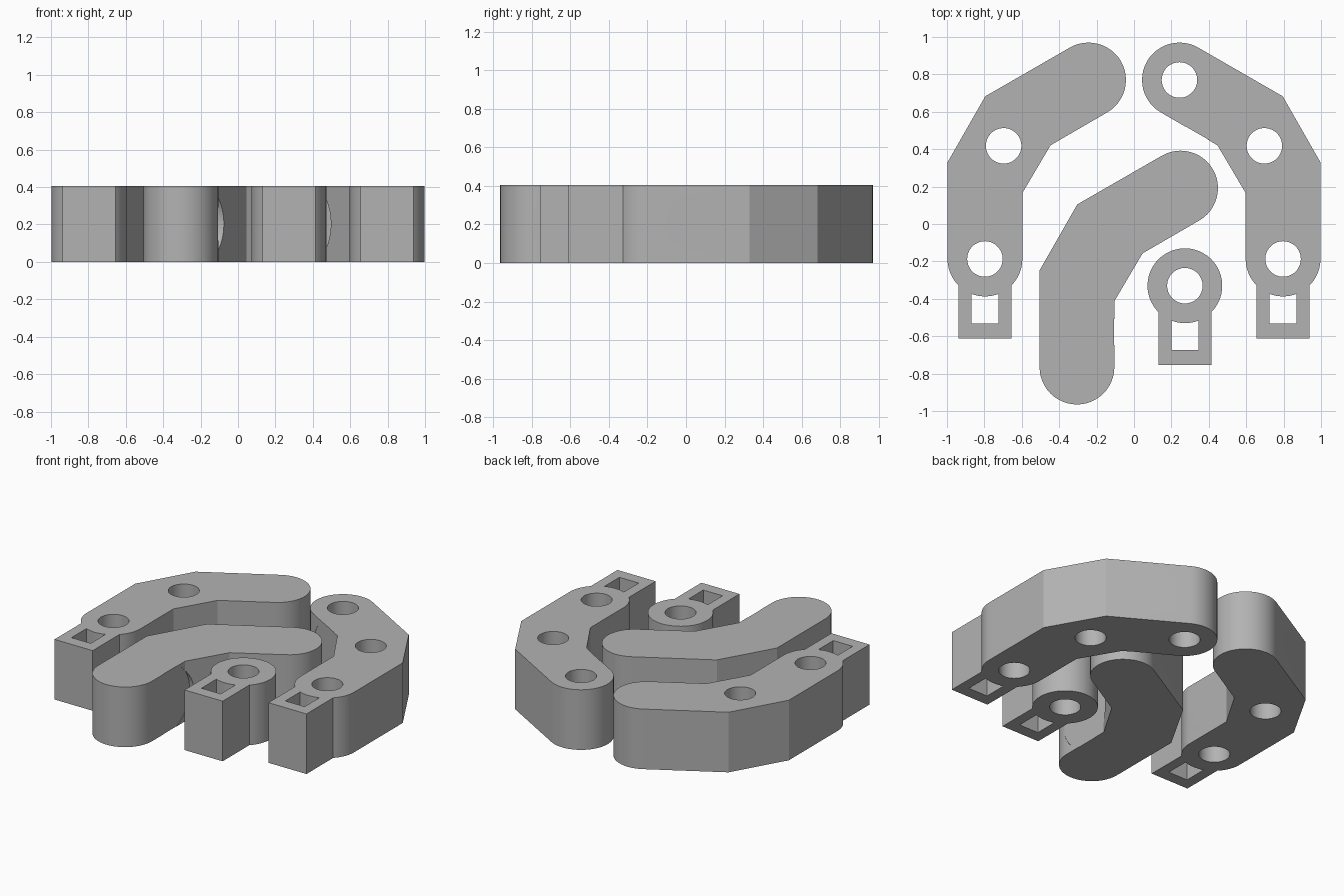
import bpy, bmesh
from math import sin, cos, radians, sqrt
from mathutils import Matrix, Vector

if "Cube" in bpy.data.objects:
    bpy.data.objects.remove(bpy.data.objects["Cube"])

HEIGHT, MID = 0.405, 0.203
KNUCKLE_R, PIN_R = 0.2, 0.095
TAB_HALF, SLOT_HALF = 0.142, 0.072

grey = bpy.data.materials.new("plain grey")
grey.use_nodes = True
GREY = (0.45, 0.45, 0.45, 1)
grey.diffuse_color = GREY
grey.node_tree.nodes["Principled BSDF"].inputs["Base Color"].default_value = GREY


def arc(c, r, start, end, n=24):
    """Points along an arc, angles in degrees."""
    angles = [radians(start + (end - start) * i / n) for i in range(n + 1)]
    return [(c[0] + r * cos(a), c[1] + r * sin(a)) for a in angles]


def prism(name, points, bottom, top, matrix=Matrix()):
    """Extrude a closed outline along its local z."""
    bm = bmesh.new()
    face = bm.faces.new([bm.verts.new((x, y, bottom)) for x, y in points])
    new = bmesh.ops.extrude_face_region(bm, geom=[face])["geom"]
    moved = [v for v in new if isinstance(v, bmesh.types.BMVert)]
    bmesh.ops.translate(bm, verts=moved, vec=(0, 0, top - bottom))
    bm.transform(matrix)
    bmesh.ops.recalc_face_normals(bm, faces=bm.faces)
    mesh = bpy.data.meshes.new(name)
    bm.to_mesh(mesh)
    bm.free()
    obj = bpy.data.objects.new(name, mesh)
    bpy.context.collection.objects.link(obj)
    return obj


def cut(body, cutters):
    """Subtract the cutters, bake the result and discard them."""
    for c in cutters:
        mod = body.modifiers.new("cut", 'BOOLEAN')
        mod.operation, mod.solver, mod.object = 'DIFFERENCE', 'EXACT', c
    bpy.context.view_layer.update()
    baked = bpy.data.meshes.new_from_object(
        body.evaluated_get(bpy.context.evaluated_depsgraph_get()))
    body.modifiers.clear()
    body.data = baked
    for c in cutters:
        bpy.data.objects.remove(c)


def pin_hole(c, place):
    return prism("pin_cutter", arc(c, PIN_R, 0, 350, 35), -0.1, HEIGHT + 0.1, place)


def tab_outline(c):
    """Lower knuckle arc running into the square tab, left to right."""
    shoulder = sqrt(KNUCKLE_R ** 2 - TAB_HALF ** 2)
    y = c[1] - 0.425
    return [(c[0] - TAB_HALF, c[1] - shoulder), (c[0] - TAB_HALF, y),
            (c[0] + TAB_HALF, y), (c[0] + TAB_HALF, c[1] - shoulder)]


def tab_slot(c, place):
    """Square slot whose inner end follows the knuckle."""
    y = c[1] - 0.345
    pts = arc(c, KNUCKLE_R, 249, 291, 8)
    pts = [(c[0] - SLOT_HALF, y)] + pts + [(c[0] + SLOT_HALF, y)]
    return prism("slot_cutter", pts, -0.1, HEIGHT + 0.1, place)


def cord_cutters(exit_point, direction, place):
    """Teardrop cord hole plus the shallow round clearance on the inner face."""
    d = Vector((*direction, 0)).normalized()
    frame = Matrix((Vector((-d.y, d.x, 0)), Vector((0, 0, 1)), d)).transposed().to_4x4()
    frame.translation = (*exit_point, MID)
    drop = arc((0, 0), PIN_R, 135, 405, 28) + [(0, PIN_R * sqrt(2))]
    disc = arc((0, 0), 0.215, 0, 352.5, 47)
    return [prism("cord_cutter", drop, -0.1, 0.6, place @ frame),
            prism("clearance_cutter", disc, -0.1, 0.002, place @ frame)]


BASE, ELBOW, TIP = (0.797, -0.187), (0.697, 0.418), (0.243, 0.77)


def make_arm(name, place, tabbed):
    left, right = BASE[0] - KNUCKLE_R, BASE[0] + KNUCKLE_R
    # bent arm, anticlockwise from the outer bend
    pts = [(right, 0.33), (0.795, 0.683)] + arc(TIP, KNUCKLE_R, 60, 240)
    pts += [(0.446, 0.421), (left, 0.165)]
    if tabbed:
        pts += arc(BASE, KNUCKLE_R, 180, 222, 8) + tab_outline(BASE)
        pts += arc(BASE, KNUCKLE_R, 318, 360, 8)
    else:
        pts += arc(BASE, KNUCKLE_R, 180, 360)
    arm = prism(name, pts, 0, HEIGHT, place)
    cutters = [pin_hole(c, place) for c in (BASE, ELBOW, TIP)]
    if tabbed:
        cutters.append(tab_slot(BASE, place))
    cutters += cord_cutters((left, 0), (1, 0), place)
    cutters += cord_cutters((0.335, 0.485), (0.5, sqrt(0.75)), place)
    cut(arm, cutters)
    return arm


mirror = Matrix.Scale(-1, 4, (1, 0, 0))
parts = [
    make_arm("left_arm", Matrix(), True),
    make_arm("right_arm", mirror, True),
    make_arm("middle_arm", Matrix.Translation((0.492, -0.578, 0)) @ mirror, False),
]

# Short link: a single knuckle with a tab
hub = (0.272, -0.33)
link = prism("short_link", arc(hub, KNUCKLE_R, -42, 222, 36) + tab_outline(hub), 0, HEIGHT)
cut(link, [pin_hole(hub, Matrix()), tab_slot(hub, Matrix())])
parts.append(link)

# Finish: one colour, smooth round walls with sharp edges
for obj in parts:
    obj.data.materials.clear()
    obj.data.materials.append(grey)
    bpy.ops.object.select_all(action='DESELECT')
    obj.select_set(True)
    bpy.context.view_layer.objects.active = obj
    bpy.ops.object.shade_smooth_by_angle(angle=radians(25))
